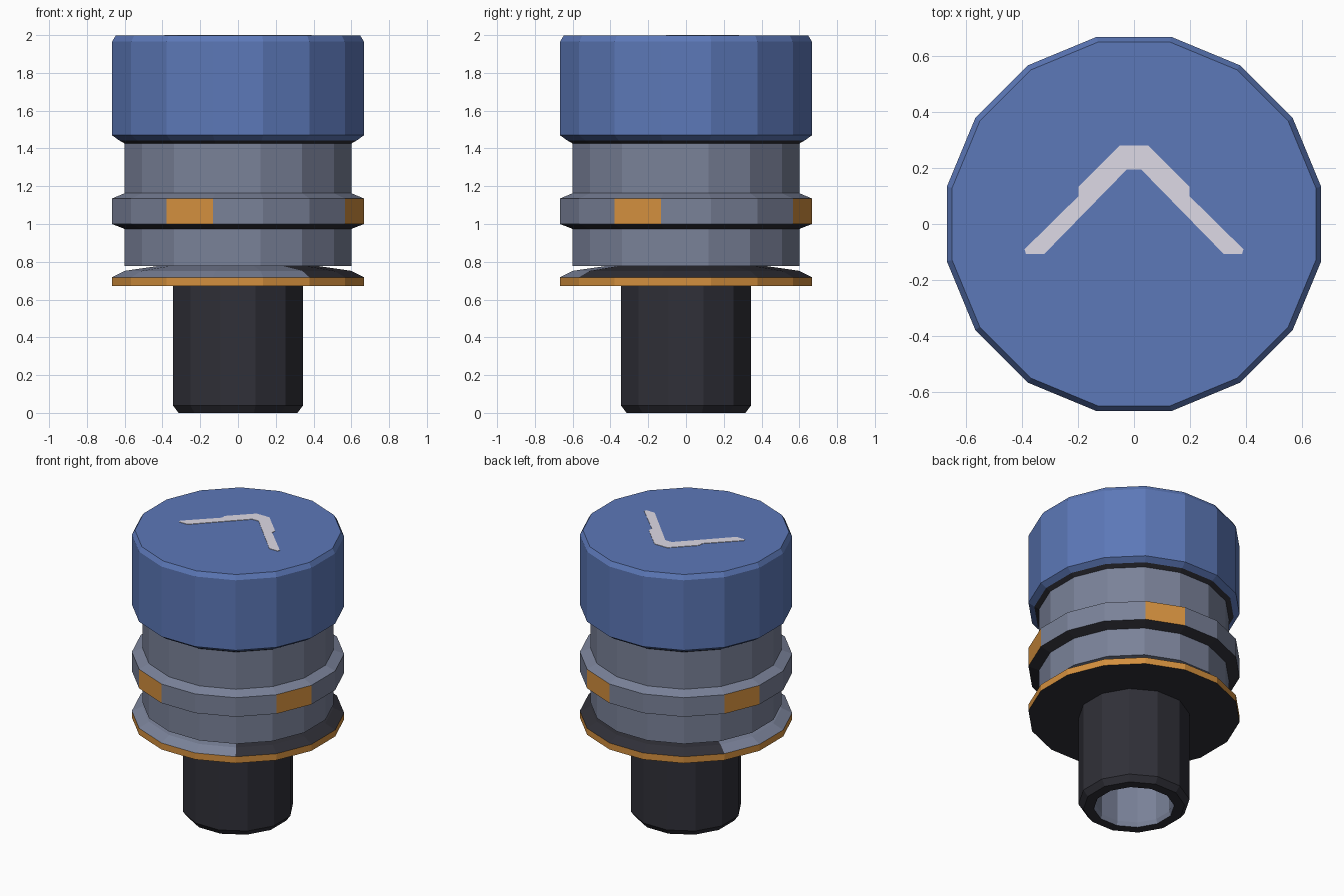
import bpy, bmesh, math

if "Cube" in bpy.data.objects:
    bpy.data.objects.remove(bpy.data.objects["Cube"])


def mat(name, rgb):
    lin = [((c / 255 + 0.055) / 1.055) ** 2.4 for c in rgb]
    m = bpy.data.materials.new(name)
    m.diffuse_color = (*lin, 1)
    m.use_nodes = True
    m.node_tree.nodes["Principled BSDF"].inputs["Base Color"].default_value = m.diffuse_color
    return m


BLUE = mat("blue", (92, 120, 184))
GREY = mat("steel_grey", (122, 130, 153))
DARK = mat("charcoal", (48, 48, 56))
ORANGE = mat("orange", (212, 144, 62))
LIGHT = mat("pale_grey", (222, 218, 230))


def finish(bm, name, mats):
    me = bpy.data.meshes.new(name)
    bm.to_mesh(me)
    bm.free()
    for m in mats:
        me.materials.append(m)
    ob = bpy.data.objects.new(name, me)
    bpy.context.collection.objects.link(ob)
    return ob


def lathe(name, sides, profile, mats, bands=None, caps=(0, 0), rule=None):
    """Revolve (apothem, z) points; flats face the axes. bands = material per segment."""
    bm = bmesh.new()
    rings = []
    for a, z in profile:
        r = a / math.cos(math.pi / sides)
        angs = [2 * math.pi * (i + 0.5) / sides for i in range(sides)]
        rings.append([bm.verts.new((r * math.cos(t), r * math.sin(t), z)) for t in angs])
    for s in range(len(rings) - 1):
        lo, hi = rings[s], rings[s + 1]
        for i in range(sides):
            j = (i + 1) % sides
            f = bm.faces.new((lo[i], lo[j], hi[j], hi[i]))
            f.material_index = bands[s] if bands else 0
            if rule:
                k = rule(s, f.calc_center_median())
                if k is not None:
                    f.material_index = k
    bm.faces.new(rings[0][::-1]).material_index = caps[0]
    bm.faces.new(rings[-1]).material_index = caps[1]
    return finish(bm, name, mats)


# Blue cap with bevelled rims and dark lower lip
lathe("cap", 16, [(0.58, 1.415), (0.63, 1.443), (0.667, 1.47), (0.667, 1.965), (0.648, 1.997)],
      [BLUE, DARK], [1, 0, 0, 0], caps=(1, 0))

# Grey barrel
lathe("barrel", 16, [(0.60, 0.777), (0.60, 1.43)], [GREY])


# Collar ring with four orange index faces, dark underside
def index_faces(s, c):
    deg = math.degrees(math.atan2(c.y, c.x)) % 90
    return 2 if s == 1 and abs(deg - 67.5) < 5 else None


lathe("collar_ring", 16, [(0.595, 0.972), (0.667, 1.0), (0.667, 1.135), (0.595, 1.165)],
      [GREY, DARK, ORANGE], [1, 0, 0], caps=(1, 0), rule=index_faces)


# Bottom flange: orange edge, sloped top half grey and half dark
def slope_halves(s, c):
    return 1 if s > 0 and c.x + c.y > -0.02 else None


lathe("flange", 16, [(0.667, 0.672), (0.667, 0.718), (0.60, 0.752), (0.42, 0.778)],
      [GREY, DARK, ORANGE], [2, 0, 0], caps=(1, 0), rule=slope_halves)

# Hollow shaft with grey bore
lathe("shaft", 12, [(0.24, 0.6), (0.24, 0.03), (0.25, 0.0), (0.315, 0.0), (0.345, 0.04), (0.345, 0.69)],
      [DARK, GREY], [1, 1, 0, 0, 0], caps=(1, 0))

# Painted direction mark on the cap
half = [(0.05, 0.28), (0.197, 0.133), (0.197, 0.10), (0.39, -0.09), (0.385, -0.107),
        (0.32, -0.107), (0.025, 0.195)]
bm = bmesh.new()
for sx in (1, -1):
    pts = [(0, 0.28)] + half + [(0, 0.195)]
    f = bm.faces.new([bm.verts.new((sx * x, y, 1.996)) for x, y in pts])
    ext = bmesh.ops.extrude_face_region(bm, geom=[f])["geom"]
    for v in ext:
        if isinstance(v, bmesh.types.BMVert):
            v.co.z = 2.0
bmesh.ops.recalc_face_normals(bm, faces=bm.faces)
finish(bm, "direction_mark", [LIGHT])
